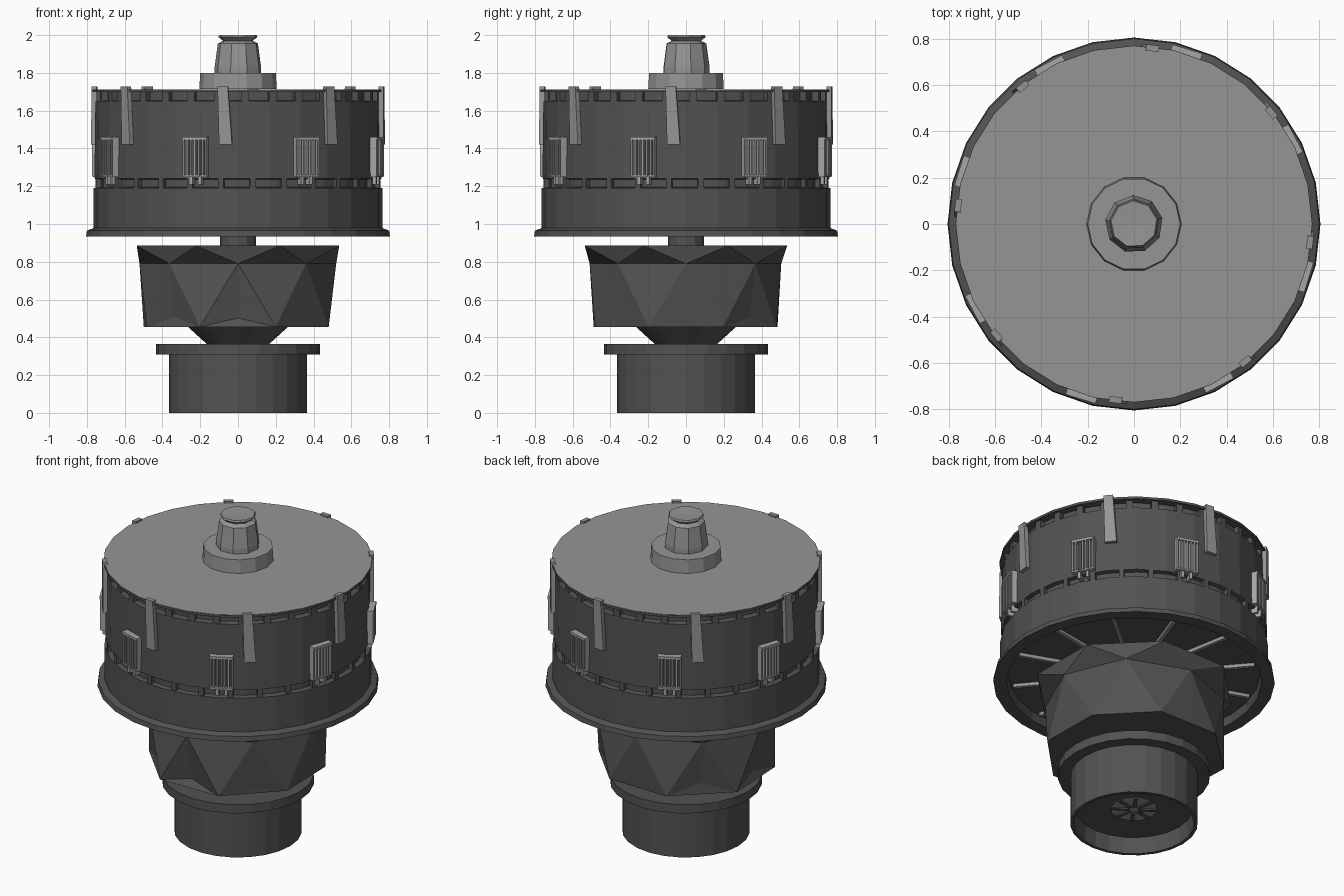
import bpy, bmesh, math, random
from mathutils import Matrix, Vector

random.seed(4)
cube = bpy.data.objects.get("Cube")
if cube:
    bpy.data.objects.remove(cube, do_unlink=True)


def material(name, v):
    m = bpy.data.materials.new(name)
    m.use_nodes = True
    m.diffuse_color = (v, v, v, 1)
    m.node_tree.nodes["Principled BSDF"].inputs["Base Color"].default_value = (v, v, v, 1)
    return m


dark = material("dark grey", 0.085)
mid = material("mid grey", 0.30)
light = material("light grey", 0.38)


def finish(bm, name, mat):
    bmesh.ops.recalc_face_normals(bm, faces=bm.faces)
    me = bpy.data.meshes.new(name)
    bm.to_mesh(me)
    bm.free()
    ob = bpy.data.objects.new(name, me)
    bpy.context.collection.objects.link(ob)
    me.materials.append(mat)
    return ob


def lathe(name, profile, sides, mat, turn=0.0):
    """Spin a (radius, height) profile; a zero radius closes the end."""
    bm = bmesh.new()
    verts = [bm.verts.new((r, 0, z)) for r, z in profile]
    edges = [bm.edges.new(p) for p in zip(verts, verts[1:])]
    bmesh.ops.spin(bm, geom=verts + edges, cent=(0, 0, 0), axis=(0, 0, 1),
                   angle=math.tau, steps=sides)
    bmesh.ops.remove_doubles(bm, verts=bm.verts, dist=0.0005)
    bmesh.ops.rotate(bm, verts=bm.verts, matrix=Matrix.Rotation(math.radians(turn), 3, "Z"))
    return finish(bm, name, mat)


def add_box(bm, angle, r, z, width, side=0.0, taper=1.0, shift=0.0):
    """Box facing outward at an angle; r and z are (low, high) ranges."""
    made = bmesh.ops.create_cube(bm, size=1)["verts"]
    rot = Matrix.Rotation(math.radians(angle), 3, "Z")
    for v in made:
        low = v.co.z < 0
        y = v.co.y * width * (taper if low else 1) + side + (shift if low else 0)
        v.co = rot @ Vector((r[1] if v.co.x > 0 else r[0], y, z[0] if low else z[1]))


def box_ring(name, mat, count, start, **box):
    bm = bmesh.new()
    for i in range(count):
        add_box(bm, start + i * 360 / count, **box)
    return finish(bm, name, mat)


# Hollow foot with flange, a socket in its underside and the neck above
lathe("foot", [(0, 0.1), (0.135, 0.1), (0.335, 0.1), (0.345, 0), (0.365, 0), (0.365, 0.31),
               (0.435, 0.31), (0.435, 0.365), (0, 0.365)], 24, dark)
lathe("socket", [(0.135, 0.095), (0.03, 0.098), (0, 0.098)], 12, mid)
box_ring("socket_vanes", dark, 8, 10, r=(0.03, 0.13), z=(0.088, 0.1), width=0.02)
lathe("neck", [(0, 0.36), (0.16, 0.36), (0.27, 0.46), (0, 0.46)], 20, dark)

# Faceted rotor: zigzag crown, angular flanks, flat ends
bm = bmesh.new()


def ring(r, z, offset, jr=0.0, jz=0.0):
    out = []
    for i in range(8):
        a = math.tau * (i + offset) / 8
        rr = r + random.uniform(-jr, jr)
        out.append(bm.verts.new((rr * math.cos(a), rr * math.sin(a), z + random.uniform(0, jz))))
    return out


crown = ring(0.58, 0.885, 0.5)
valley = ring(0.51, 0.79, 0, 0.015)
notch = ring(0.47, 0.49, 0, 0.02, 0.04)
hem = ring(0.525, 0.455, 0.5, 0.015)
for i in range(8):
    j = (i + 1) % 8
    bm.faces.new((crown[i], valley[i], valley[j]))
    bm.faces.new((crown[i], valley[j], crown[j]))
    bm.faces.new((valley[i], hem[i], valley[j]))
    bm.faces.new((valley[i], notch[i], hem[i]))
    bm.faces.new((valley[j], hem[i], notch[j]))
    bm.faces.new((notch[j], hem[i], hem[j]))
bm.faces.new(crown)
bm.faces.new(hem)
finish(bm, "rotor", dark)
lathe("shaft", [(0.095, 0.87), (0.095, 1.0)], 12, dark)

# Drum: flanged skirt, grooves and main wall, open underneath
lathe("drum", [(0, 0.99), (0.72, 0.985), (0.73, 0.935), (0.805, 0.935), (0.8, 0.965),
               (0.765, 0.978), (0.765, 1.19), (0.735, 1.195), (0.735, 1.235), (0.76, 1.24),
               (0.755, 1.65), (0.72, 1.655), (0.72, 1.705), (0, 1.705)], 28, dark)
box_ring("underside_spokes", mid, 12, 10, r=(0.1, 0.7), z=(0.965, 0.988), width=0.022)
box_ring("lower_groove_teeth", dark, 28, 6, r=(0.72, 0.757), z=(1.19, 1.24), width=0.03)
box_ring("upper_groove_teeth", dark, 32, 3, r=(0.70, 0.75), z=(1.65, 1.705), width=0.04)

# Lid, hub and nut
lathe("lid_edge", [(0, 1.70), (0.77, 1.70), (0.77, 1.713), (0, 1.713)], 28, dark)
lathe("lid", [(0.768, 1.7135), (0.768, 1.716), (0, 1.716)], 28, mid)
lathe("hub", [(0.205, 1.715), (0.2, 1.80), (0, 1.80)], 14, mid)
lathe("nut", [(0.125, 1.80), (0.125, 1.83), (0.108, 1.955), (0.08, 1.97), (0.105, 1.99),
              (0.1, 2.0), (0, 1.995)], 9, mid, 12)

# Straps clipped over the lid edge
box_ring("straps", mid, 8, -96, r=(0.75, 0.777), z=(1.42, 1.727), width=0.055,
         taper=1.25, shift=0.015)

# Finned vents around the wall, each with a cap, a sill and two feet
bm = bmesh.new()
for i in range(8):
    a = -62 + i * 45
    add_box(bm, a, (0.73, 0.79), (1.445, 1.46), 0.135)
    add_box(bm, a, (0.73, 0.785), (1.25, 1.26), 0.135)
    for k in range(7):
        add_box(bm, a, (0.73, 0.787), (1.255, 1.45), 0.009, side=(k - 3) * 0.021)
    for s in (-0.025, 0.025):
        add_box(bm, a, (0.73, 0.775), (1.21, 1.25), 0.018, side=s)
finish(bm, "vents", light)
